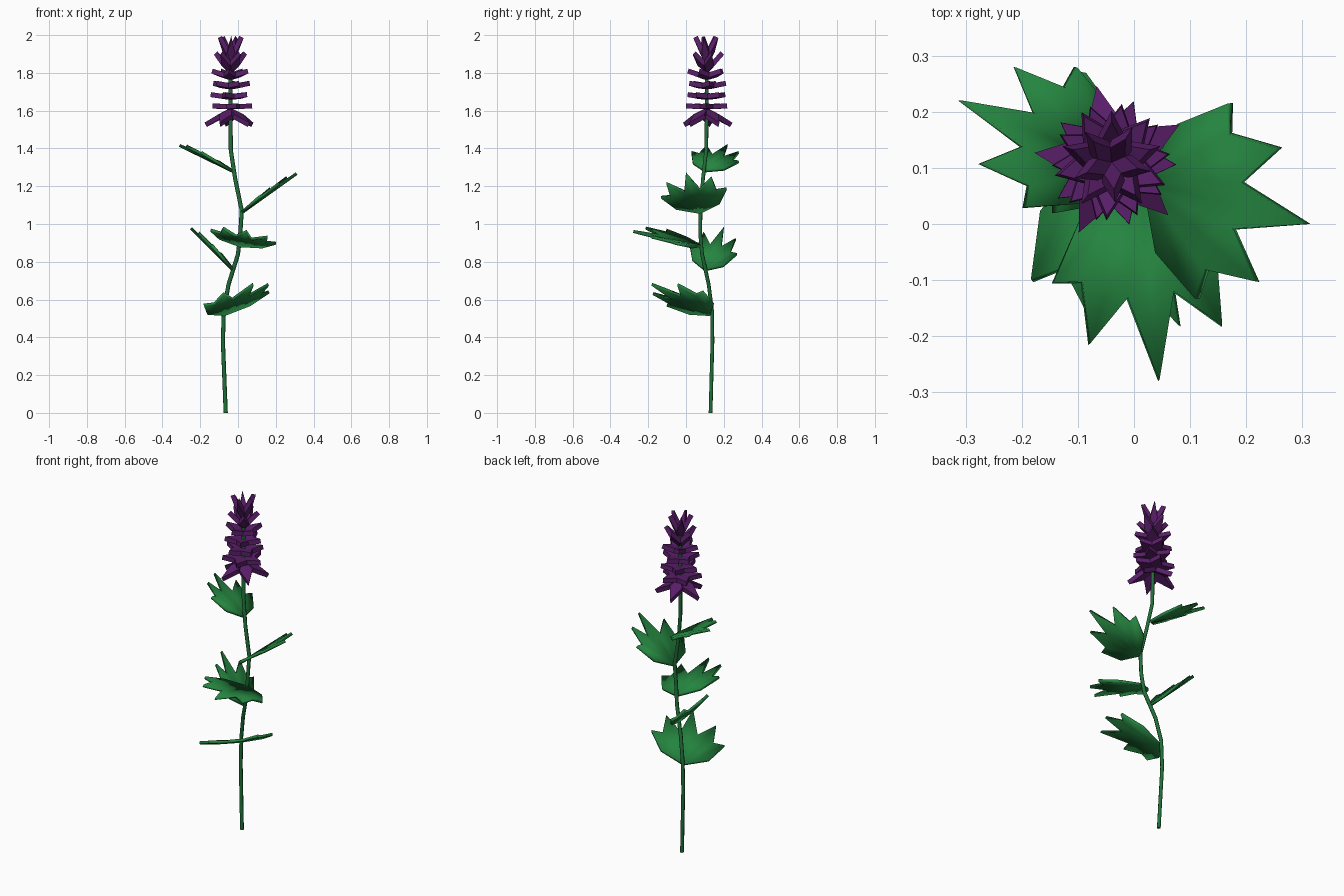
import bpy, math
from mathutils import Vector

if "Cube" in bpy.data.objects:
    bpy.data.objects.remove(bpy.data.objects["Cube"])


def material(name, col):
    m = bpy.data.materials.new(name)
    m.diffuse_color = (*col, 1)
    m.use_nodes = True
    m.node_tree.nodes["Principled BSDF"].inputs["Base Color"].default_value = m.diffuse_color
    return m


GREEN = material("leaf_green", (0.018, 0.23, 0.05))
STEM = material("stem_green", (0.014, 0.16, 0.04))
PURPLE = material("petal_purple", (0.10, 0.013, 0.14))


def mesh_object(name, verts, faces, mat, thickness):
    me = bpy.data.meshes.new(name)
    me.from_pydata([tuple(v) for v in verts], [], faces)
    me.materials.append(mat)
    ob = bpy.data.objects.new(name, me)
    bpy.context.collection.objects.link(ob)
    s = ob.modifiers.new("thickness", "SOLIDIFY")
    s.thickness = thickness
    s.offset = 0
    return ob


# Bent stem
PATH = [(-0.065, 0.13, 0), (-0.08, 0.14, 0.38), (-0.075, 0.138, 0.54), (-0.05, 0.12, 0.68),
        (0.0, 0.085, 0.84), (0.012, 0.075, 0.95), (0.02, 0.077, 1.07), (-0.015, 0.09, 1.24),
        (-0.038, 0.107, 1.39), (-0.04, 0.11, 1.6), (-0.04, 0.11, 1.88)]
cu = bpy.data.curves.new("stem", "CURVE")
cu.dimensions = "3D"
cu.bevel_depth = 0.011
cu.bevel_resolution = 1
cu.use_fill_caps = True
sp = cu.splines.new("POLY")
sp.points.add(len(PATH) - 1)
for p, co in zip(sp.points, PATH):
    p.co = (*co, 1)
cu.materials.append(STEM)
bpy.context.collection.objects.link(bpy.data.objects.new("stem", cu))

# Five-pointed leaf outline: angle from the midrib, radius
HALF = [(11.5, 0.213), (23, 0.311), (36, 0.211), (47, 0.243), (64, 0.13)]
OUTLINE = [(-a, r) for a, r in reversed(HALF)] + [(0, 0.367)] + HALF


def leaf(name, base, tip, left):
    # tip: base to tip vector; left: vector across the two side points
    base, tip, left = Vector(base), Vector(tip), Vector(left)
    up = tip.cross(left).normalized()
    verts = [base]
    for a, r in OUTLINE:
        u = r * math.cos(math.radians(a)) / 0.367
        v = r * math.sin(math.radians(a)) / 0.355
        verts.append(base + tip * u + left * v + up * (0.04 * abs(v) - 0.01))
    faces = [(0, i, i + 1) for i in range(1, len(OUTLINE))]
    return mesh_object(name, verts, faces, GREEN, 0.016)


LEAVES = [
    ((-0.073, 0.13, 0.52), (0.15, -0.308, 0.17), (0.345, 0.19, 0.07)),
    ((-0.025, 0.1, 0.755), (-0.217, 0.10, 0.23), (-0.05, -0.25, 0.05)),
    ((0.01, 0.075, 0.885), (0.036, -0.351, 0.085), (0.345, 0.047, -0.07)),
    ((0.02, 0.075, 1.06), (0.284, -0.075, 0.215), (0.059, 0.348, 0.045)),
    ((-0.03, 0.1, 1.28), (-0.275, 0.12, 0.145), (-0.091, -0.25, 0.05)),
]
leaves = [leaf(f"leaf_{i + 1}", *l) for i, l in enumerate(LEAVES)]

# Flower spike: whorls of pointed petals (base z, tip z, radius, half width)
WHORLS = [(1.60, 1.525, 0.132, 0.036), (1.62, 1.625, 0.115, 0.036),
          (1.67, 1.685, 0.105, 0.034), (1.725, 1.745, 0.103, 0.034),
          (1.775, 1.81, 0.10, 0.032), (1.81, 1.905, 0.082, 0.026),
          (1.86, 1.99, 0.06, 0.02)]
PETALS = 5
for k, (z0, z1, rad, hw) in enumerate(WHORLS):
    verts, faces = [], []
    for j in range(PETALS):
        a = math.radians(29 + 72 * j + 41 * k)
        d = Vector((math.cos(a), math.sin(a), 0))
        n = Vector((-d.y, d.x, 0))
        c = Vector((-0.04, 0.11, 0))
        i = len(verts)
        for t, w in ((0.06, -0.3), (0.4, -1), (1, 0), (0.4, 1), (0.06, 0.3)):
            verts.append(c + d * rad * t + n * hw * w + Vector((0, 0, z0 + (z1 - z0) * t)))
        faces.append(tuple(range(i, i + 5)))
    mesh_object(f"petal_whorl_{k + 1}", verts, faces, PURPLE, 0.026)

# Soft shading on the leaves
for ob in leaves:
    bpy.ops.object.select_all(action="DESELECT")
    ob.select_set(True)
    bpy.context.view_layer.objects.active = ob
    bpy.ops.object.shade_smooth_by_angle(angle=math.radians(40))
